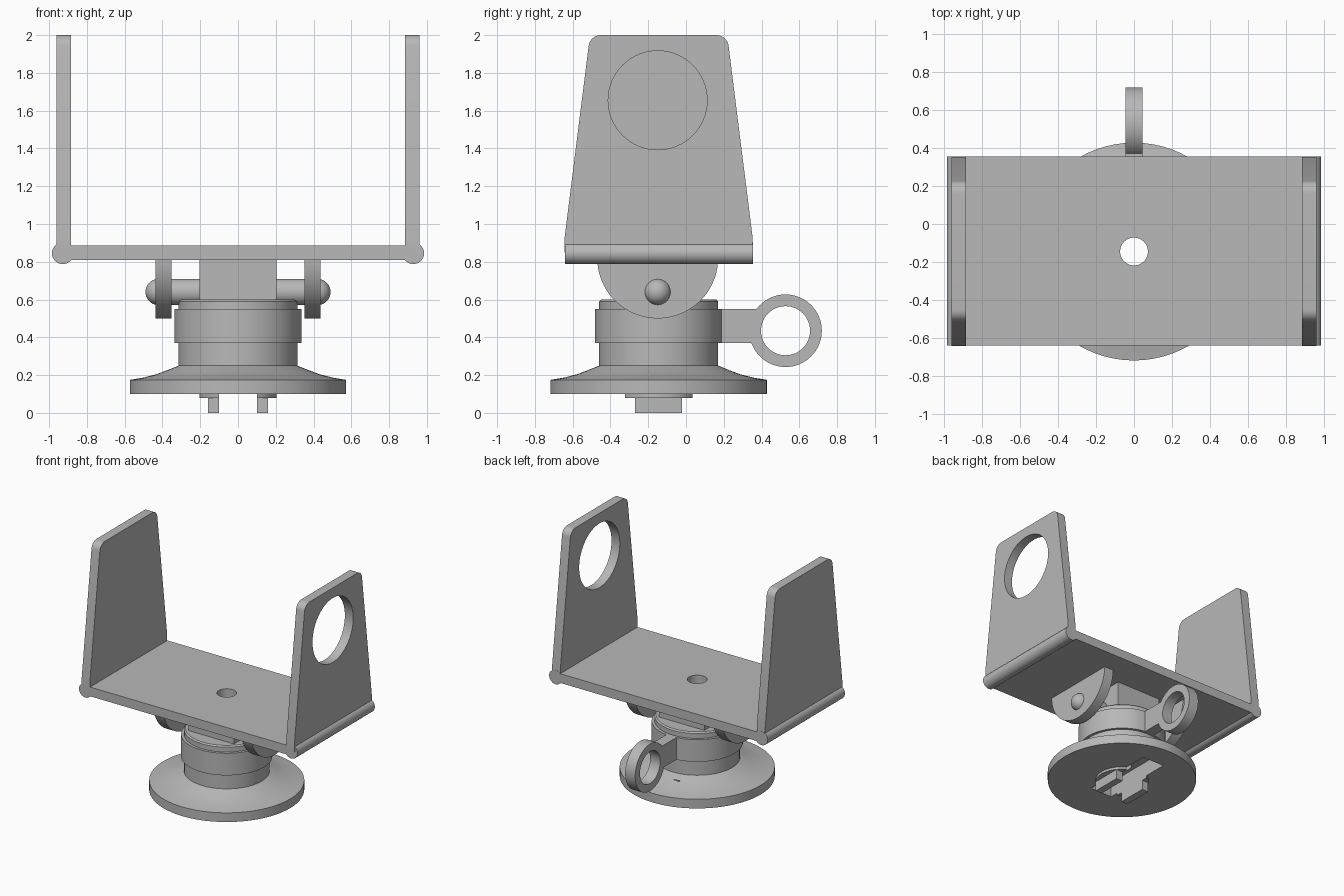
import bpy, bmesh, math
from math import cos, sin, pi
from mathutils import Matrix, Vector

if "Cube" in bpy.data.objects:
    bpy.data.objects.remove(bpy.data.objects["Cube"])

YC = -0.145  # depth of the main vertical axis

grey = bpy.data.materials.new("plain_grey")
grey.use_nodes = True
colour = (0.48, 0.48, 0.48, 1)
grey.diffuse_color = colour
grey.node_tree.nodes["Principled BSDF"].inputs["Base Color"].default_value = colour


def finish(name, bm):
    bmesh.ops.recalc_face_normals(bm, faces=bm.faces)
    mesh = bpy.data.meshes.new(name)
    bm.to_mesh(mesh)
    bm.free()
    mesh.materials.append(grey)
    obj = bpy.data.objects.new(name, mesh)
    bpy.context.collection.objects.link(obj)
    return obj


def box(name, x, y, z):
    bm = bmesh.new()
    bmesh.ops.create_cube(bm, size=1)
    for v in bm.verts:
        v.co = [lo + (c + 0.5) * (hi - lo) for c, (lo, hi) in zip(v.co, (x, y, z))]
    return finish(name, bm)


def cylinder(name, start, end, r):
    start, end = Vector(start), Vector(end)
    axis = end - start
    turn = axis.to_track_quat('Z', 'Y').to_matrix().to_4x4()
    bm = bmesh.new()
    bmesh.ops.create_cone(bm, cap_ends=True, segments=64, radius1=r, radius2=r,
                          depth=axis.length,
                          matrix=Matrix.Translation((start + end) / 2) @ turn)
    return finish(name, bm)


def plate_yz(name, outline, x0, x1):
    """Extrude a (y, z) outline along x."""
    bm = bmesh.new()
    face = bm.faces.new([bm.verts.new((x0, y, z)) for y, z in outline])
    new = bmesh.ops.extrude_face_region(bm, geom=[face])["geom"]
    bmesh.ops.translate(bm, vec=(x1 - x0, 0, 0),
                        verts=[g for g in new if isinstance(g, bmesh.types.BMVert)])
    return finish(name, bm)


def lathe(name, profile, origin, turn=Matrix()):
    """Spin an (r, z) profile, starting and ending on the axis."""
    bm = bmesh.new()
    verts = [bm.verts.new((r, 0, z)) for r, z in profile]
    edges = [bm.edges.new(pair) for pair in zip(verts, verts[1:])]
    bmesh.ops.spin(bm, geom=verts + edges, cent=(0, 0, 0), axis=(0, 0, 1),
                   angle=2 * pi, steps=72, use_merge=True)
    bmesh.ops.remove_doubles(bm, verts=bm.verts, dist=1e-5)
    bmesh.ops.transform(bm, matrix=Matrix.Translation(origin) @ turn, verts=bm.verts)
    return finish(name, bm)


def cut(obj, *cutters):
    for cutter in cutters:
        mod = obj.modifiers.new("cut", 'BOOLEAN')
        mod.operation, mod.solver, mod.object = 'DIFFERENCE', 'EXACT', cutter
        bpy.context.view_layer.objects.active = obj
        bpy.ops.object.modifier_apply(modifier=mod.name)


def arc(cy, cz, r, a0, a1, n):
    steps = [math.radians(a0 + (a1 - a0) * i / n) for i in range(n + 1)]
    return [(cy + r * cos(a), cz + r * sin(a)) for a in steps]


# Cutters: vertical bore, bottom key slot, arm opening, ring opening
bore = cylinder("bore_cutter", (0, YC, -0.2), (0, YC, 1.2), 0.073)
slot = box("slot_cutter", (-0.1, 0.1), (YC - 0.25, YC + 0.375), (0.04, 0.225))
opening = cylinder("arm_opening_cutter", (0.8, YC - 0.005, 1.655), (1.1, YC - 0.005, 1.655), 0.262)
ring_hole = cylinder("ring_hole_cutter", (-0.2, 0.527, 0.435), (0.2, 0.527, 0.435), 0.13)

# Round base with flared top and hub
base = lathe("base_and_hub", [(0, 0.1), (0.573, 0.1), (0.573, 0.175), (0.5, 0.187),
                              (0.43, 0.205), (0.37, 0.228), (0.315, 0.25),
                              (0.315, 0.59), (0.305, 0.6), (0, 0.6)], (0, YC, 0))
collar = cylinder("clamp_collar", (0, YC, 0.37), (0, YC, 0.55), 0.337)
flange = cylinder("key_flange", (0, YC, 0.08), (0, YC, 0.11), 0.205)
post = box("swivel_post", (-0.205, 0.205), (YC - 0.2, YC + 0.2), (0.59, 0.815))
cut(base, slot, bore)
cut(flange, slot)
cut(collar, bore)
cut(post, bore)

# Collar lever with finger ring
lever = box("lever_arm", (-0.045, 0.045), (0.14, 0.37), (0.37, 0.55))
ring = cylinder("lever_ring", (-0.045, 0.527, 0.435), (0.045, 0.527, 0.435), 0.192)
cut(lever, ring_hole)
cut(ring, ring_hole)

# Cradle floor
floor = box("cradle_floor", (-0.93, 0.93), (-0.64, 0.355), (0.81, 0.885))
cut(floor, bore)

# Tapered arm outline with rounded top corners
half = arc(0.306, 1.935, 0.065, 7, 90, 10)
outline = [(0.4975, 0.85), (0.4975, 0.93)] + half
outline += [(-y, z) for y, z in reversed(outline)]
outline = [(YC + y, z) for y, z in outline]
tab_outline = [(YC - 0.005 + y, z) for y, z in arc(0, 0.82, 0.32, 180, 360, 40)]
pin_profile = [(0, 0), (0.07, 0)] + arc(0, 0.23, 0.07, 0, 80, 8) + [(0, 0.3)]

# Paired parts on each side
for side, s in (("left", 1), ("right", -1)):
    arm = plate_yz(side + "_arm", outline, s * 0.885, s * 0.96)
    if s > 0:
        cut(arm, opening)
    cylinder(side + "_edge_roll", (s * 0.928, -0.64, 0.845), (s * 0.928, 0.355, 0.845), 0.057)
    plate_yz(side + "_hinge_tab", tab_outline, s * 0.352, s * 0.437)
    lathe(side + "_hinge_pin", pin_profile, (s * 0.19, YC - 0.005, 0.64),
          Matrix.Rotation(s * pi / 2, 4, 'Y'))
    box(side + "_key_leg", sorted((s * 0.1, s * 0.16)), (YC - 0.125, YC + 0.125), (0, 0.1))

# Remove cutters and smooth the curved surfaces
for cutter in (bore, slot, opening, ring_hole):
    bpy.data.objects.remove(cutter)
for obj in bpy.context.collection.objects:
    if obj.type == 'MESH':
        obj.select_set(True)
        bpy.context.view_layer.objects.active = obj
bpy.ops.object.shade_smooth_by_angle(angle=math.radians(30))
